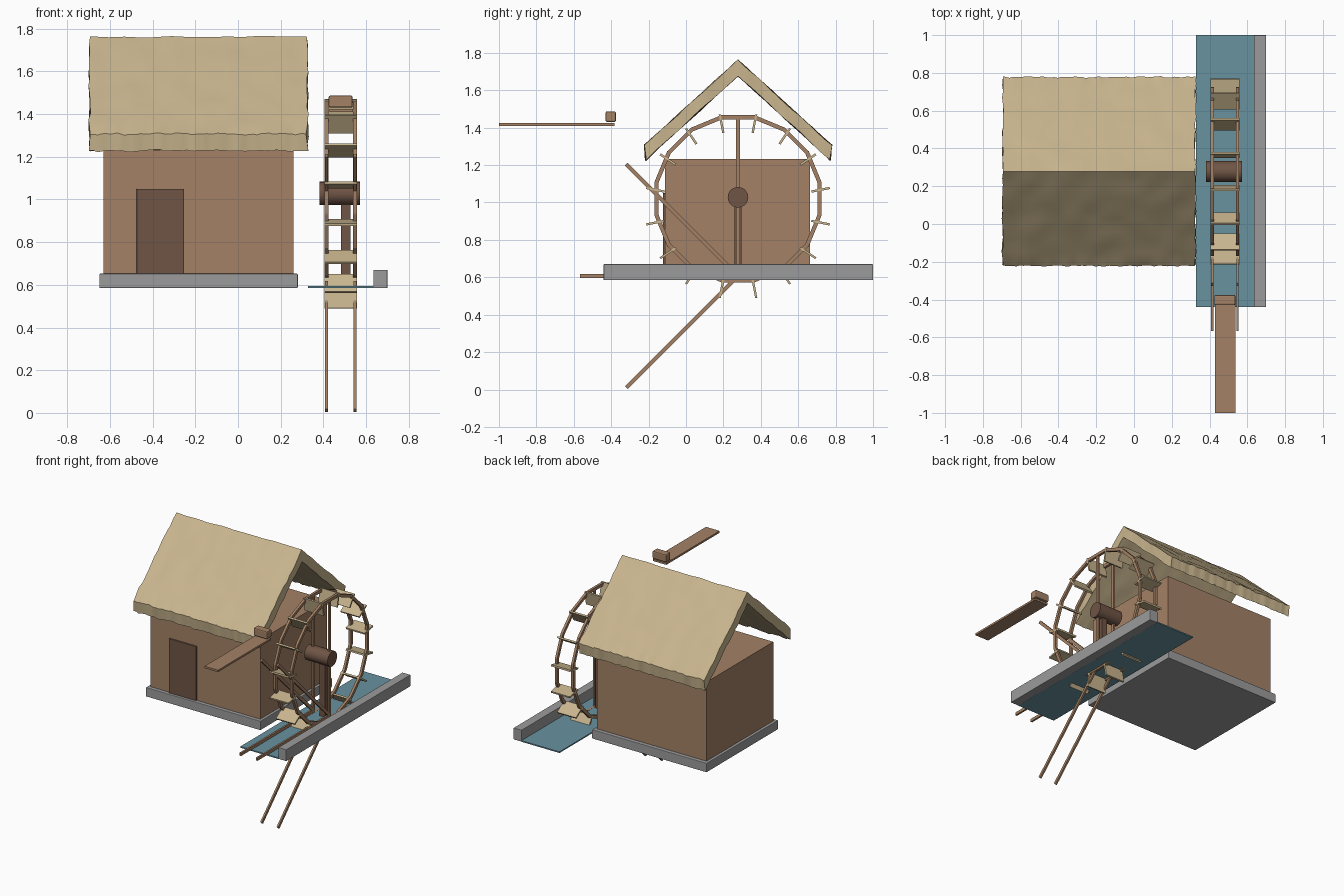
import bpy, bmesh, math
from mathutils import Vector, noise

cube = bpy.data.objects.get("Cube")
if cube:
    bpy.data.objects.remove(cube, do_unlink=True)


def material(name, rgb):
    m = bpy.data.materials.new(name)
    m.use_nodes = True
    m.diffuse_color = (*rgb, 1)
    m.node_tree.nodes["Principled BSDF"].inputs["Base Color"].default_value = (*rgb, 1)
    return m


straw = material("straw", (0.58, 0.46, 0.27))
wood = material("wood", (0.37, 0.22, 0.13))
dark_wood = material("dark wood", (0.16, 0.09, 0.06))
stone = material("stone", (0.33, 0.33, 0.33))
water = material("water", (0.14, 0.29, 0.35))


def add_mesh(name, bm, mat):
    bmesh.ops.recalc_face_normals(bm, faces=bm.faces)
    mesh = bpy.data.meshes.new(name)
    bm.to_mesh(mesh)
    bm.free()
    mesh.materials.append(mat)
    obj = bpy.data.objects.new(name, mesh)
    bpy.context.collection.objects.link(obj)
    return obj


def block(name, centre, size, mat, tilt=0.0, bevel=0.0):
    bm = bmesh.new()
    bmesh.ops.create_cube(bm, size=1)
    bmesh.ops.scale(bm, vec=size, verts=bm.verts)
    obj = add_mesh(name, bm, mat)
    obj.location = centre
    obj.rotation_euler.x = tilt
    if bevel:
        mod = obj.modifiers.new("bevel", "BEVEL")
        mod.width = bevel
        mod.segments = 2
    return obj


def span(name, low, high, mat, bevel=0.0):
    low, high = Vector(low), Vector(high)
    return block(name, (low + high) / 2, high - low, mat, bevel=bevel)


# House body
MID_Y = 0.278
span("foundation", (-0.65, -0.14, 0.585), (0.28, 0.69, 0.652), stone, 0.004)
span("house_walls", (-0.63, -0.113, 0.65), (0.26, 0.662, 1.232), wood)
span("door", (-0.475, -0.124, 0.652), (-0.253, -0.10, 1.05), dark_wood, 0.003)


# Thatched roof: a rippled chevron swept along the ridge
def thatch_roof():
    bm = bmesh.new()
    half, steps, stations = 0.5, 28, 56
    offsets = [half * (2 * i / steps - 1) for i in range(steps + 1)]
    rings = []
    for s in range(stations + 1):
        x = -0.695 + 1.02 * s / stations
        end = s in (0, stations)
        ring = []
        for side, top, run in ((1, 1.763, offsets), (-1, 1.677, offsets[::-1])):
            for o in run:
                eave = abs(o) == half
                reach = o if side > 0 else o * 0.985
                p = Vector((x, MID_Y + reach, top - 0.912 * abs(reach)))
                ripple = noise.noise(p * 9) * 0.007
                rough = noise.noise_vector(p * 38)
                p.z += ripple
                if end:
                    p.x += rough.x * 0.012
                if eave:
                    p.y += rough.y * 0.008
                    p.z += rough.z * 0.008
                ring.append(bm.verts.new(p))
        rings.append(ring)
    n = len(rings[0])
    for a, b in zip(rings, rings[1:]):
        for i in range(n):
            j = (i + 1) % n
            bm.faces.new((a[i], a[j], b[j], b[i]))
    # Gable ends join the outer and inner layers
    for ring in (rings[0], rings[-1]):
        for i in range(steps):
            bm.faces.new((ring[i], ring[i + 1], ring[n - 2 - i], ring[n - 1 - i]))
    return add_mesh("thatched_roof", bm, straw)


roof = thatch_roof()

# Water channel
span("channel_water", (0.327, -0.44, 0.585), (0.637, 1.0, 0.594), water)
span("channel_curb", (0.635, -0.44, 0.585), (0.70, 1.0, 0.67), stone, 0.003)

# Wheel axle and its post
bm = bmesh.new()
bmesh.ops.create_cone(bm, cap_ends=True, segments=24, radius1=0.055, radius2=0.055, depth=0.19)
axle = add_mesh("axle", bm, dark_wood)
axle.location = (0.476, MID_Y, 1.028)
axle.rotation_euler.y = math.pi / 2
span("axle_post", (0.482, 0.259, 0.588), (0.526, 0.297, 1.03), dark_wood)


def outward(angle):
    return Vector((0, -math.sin(angle), math.cos(angle)))


# Wheel rims and long spokes, one set on each side
SEGMENTS = 16
for label, x in (("inner", 0.415), ("outer", 0.548)):
    for i in range(SEGMENTS):
        a = math.tau * i / SEGMENTS
        centre = Vector((x, MID_Y, 1.02)) + outward(a) * 0.436
        block(f"{label}_rim_{i + 1}", centre, (0.018, 0.183, 0.022), wood, a)
    for i in range(4):
        a = math.pi * i / 4
        centre = Vector((x, MID_Y, 0.608)) + outward(a) * 0.4225
        block(f"{label}_spoke_{i + 1}", centre, (0.013, 0.021, 0.845), wood, a)

# Paddles
for i in range(SEGMENTS):
    a = math.tau * (i + 0.5) / SEGMENTS
    centre = Vector((0.482, MID_Y, 0.98)) + outward(a) * 0.45
    block(f"paddle_{i + 1}", centre, (0.153, 0.012, 0.1), straw, a)

# Feed chute above the wheel
span("chute_plank", (0.428, -1.0, 1.41), (0.538, -0.383, 1.424), wood)
span("chute_block", (0.425, -0.43, 1.43), (0.537, -0.375, 1.487), wood, 0.008)

# Smooth shading on the round and thatched parts
bpy.ops.object.select_all(action="DESELECT")
for obj in (roof, axle):
    obj.select_set(True)
    bpy.context.view_layer.objects.active = obj
bpy.ops.object.shade_smooth_by_angle(angle=math.radians(35))
